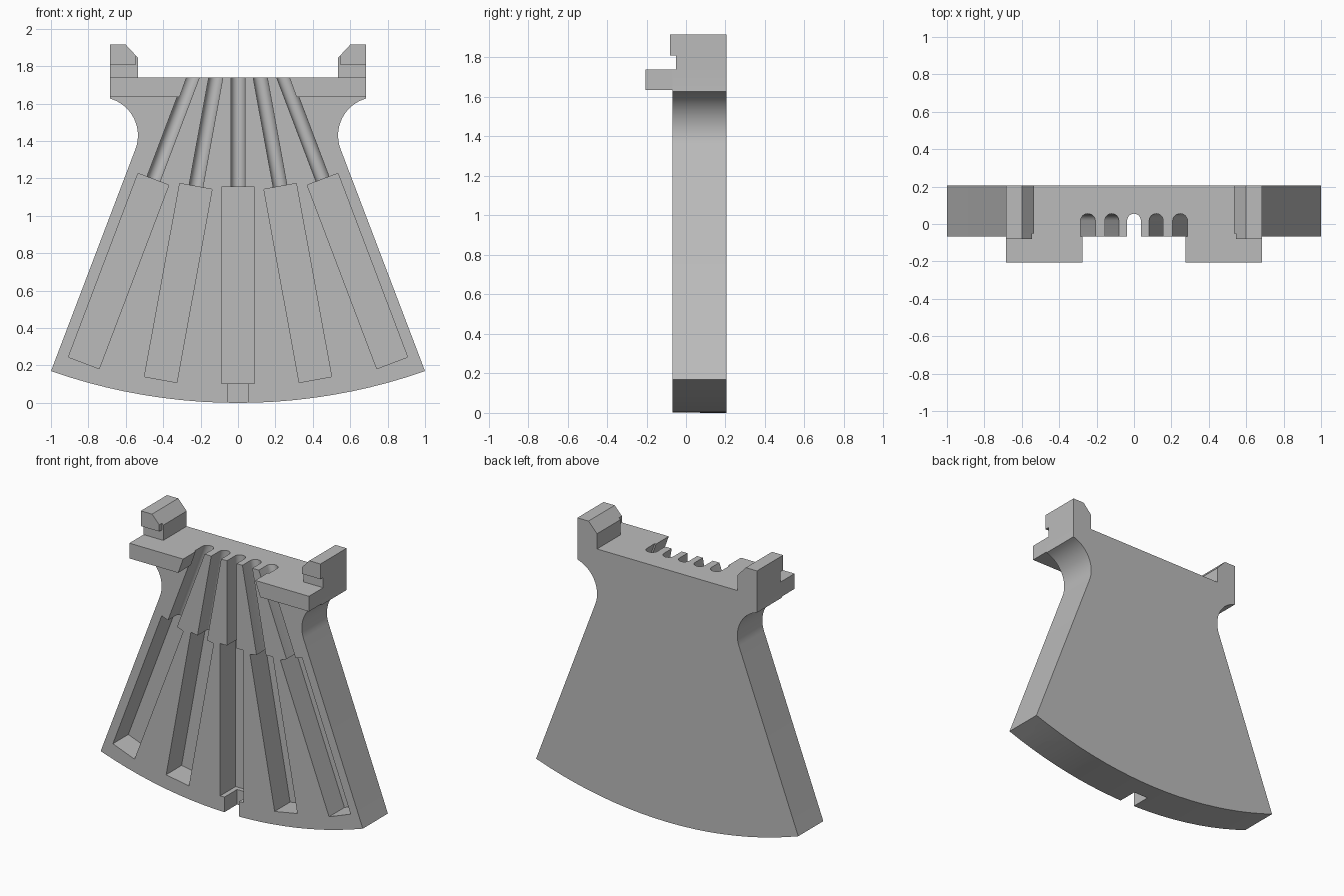
import bpy, bmesh
from math import sin, cos, asin, atan2, radians, pi
from mathutils import Matrix, Vector

cube = bpy.data.objects.get("Cube")
if cube:
    bpy.data.objects.remove(cube, do_unlink=True)

grey = bpy.data.materials.new("plain grey")
grey.use_nodes = True
colour = (0.5, 0.5, 0.5, 1)
grey.diffuse_color = colour
grey.node_tree.nodes["Principled BSDF"].inputs["Base Color"].default_value = colour

FRONT, BACK, TOP = -0.068, 0.205, 1.74
# Maps a section drawn in x and z, extruded along y
UPRIGHT = Matrix(((1, 0, 0, 0), (0, 0, 1, 0), (0, 1, 0, 0), (0, 0, 0, 1)))


def prism(name, section, low, high, matrix=UPRIGHT):
    """Extrude a flat section between two heights, then place it."""
    bm = bmesh.new()
    face = bm.faces.new([bm.verts.new((x, y, low)) for x, y in section])
    ext = bmesh.ops.extrude_face_region(bm, geom=[face])
    moved = [v for v in ext["geom"] if isinstance(v, bmesh.types.BMVert)]
    bmesh.ops.translate(bm, vec=(0, 0, high - low), verts=moved)
    bm.transform(matrix)
    bmesh.ops.recalc_face_normals(bm, faces=bm.faces)
    mesh = bpy.data.meshes.new(name)
    bm.to_mesh(mesh)
    bm.free()
    mesh.materials.append(grey)
    obj = bpy.data.objects.new(name, mesh)
    bpy.context.collection.objects.link(obj)
    return obj


def arc(cx, cy, r, start, end, steps):
    return [(cx + r * cos(start + (end - start) * i / steps),
             cy + r * sin(start + (end - start) * i / steps)) for i in range(steps + 1)]


def activate(obj):
    bpy.ops.object.select_all(action="DESELECT")
    obj.select_set(True)
    bpy.context.view_layer.objects.active = obj


# Fan-shaped body: curved foot, straight flanks, concave neck, flat top
R = 3.03
half = asin(1 / R)
foot = arc(0, R, R, -pi / 2 - half, -pi / 2 + half, 20)
neck = arc(0.74, 1.43, 0.205, radians(200.7), atan2(0.2, -0.055), 16)
right = neck + [(0.685, 1.635), (0.685, TOP)]
left = [(-x, z) for x, z in reversed(right)]
body = prism("fan_body", foot + right + left, FRONT, BACK)


# Five radiating slots: round-backed channel, wide pocket, narrow outlet
def box_section(w, depth):
    return [(-w, -0.3), (w, -0.3), (w, depth), (-w, depth)]


channel = [(-0.037, -0.3), (0.037, -0.3)] + arc(0, 0.018, 0.037, 0, pi, 12)
cutters = []
for angle, start in ((-20.75, 1.277), (-10.35, 1.253), (0, 1.235), (10.35, 1.253), (20.75, 1.277)):
    a = radians(angle)
    across, down = Vector((cos(a), 0, sin(a))), Vector((sin(a), 0, -cos(a)))
    place = Matrix((across, (0, 1, 0), down)).transposed().to_4x4()
    place.translation = (0, 0, 2.39)
    end = start + 1.05
    cutters += [prism("channel_cutter", channel, 0.55, start + 0.05, place),
                prism("pocket_cutter", box_section(0.088, 0.10), start, end, place),
                prism("outlet_cutter", box_section(0.056, 0.07), end - 0.05, end + 0.4, place)]

activate(body)
for cutter in cutters:
    cutter.hide_render = True
    mod = body.modifiers.new("slot", "BOOLEAN")
    mod.operation, mod.solver, mod.object = "DIFFERENCE", "EXACT", cutter
    bpy.ops.object.modifier_apply(modifier=mod.name)
    bpy.data.objects.remove(cutter, do_unlink=True)
bpy.ops.object.shade_smooth_by_angle(angle=radians(25))

# Front ledges and corner posts, mirrored
for side, s in (("left", 1), ("right", -1)):
    ledge = [(0.275, TOP), (0.685, TOP), (0.685, 1.635), (0.313, 1.635)]
    post = [(0.535, TOP), (0.685, TOP), (0.685, 1.915), (0.6, 1.915), (0.535, 1.845)]
    head = [(0.545, 1.81), (0.685, 1.81), (0.685, 1.915), (0.6, 1.915), (0.545, 1.856)]
    for part, section, low, high in (("ledge", ledge, -0.205, FRONT),
                                     ("post", post, -0.05, BACK),
                                     ("post_head", head, -0.08, -0.05)):
        prism(f"{side}_{part}", [(s * x, z) for x, z in section], low, high)
